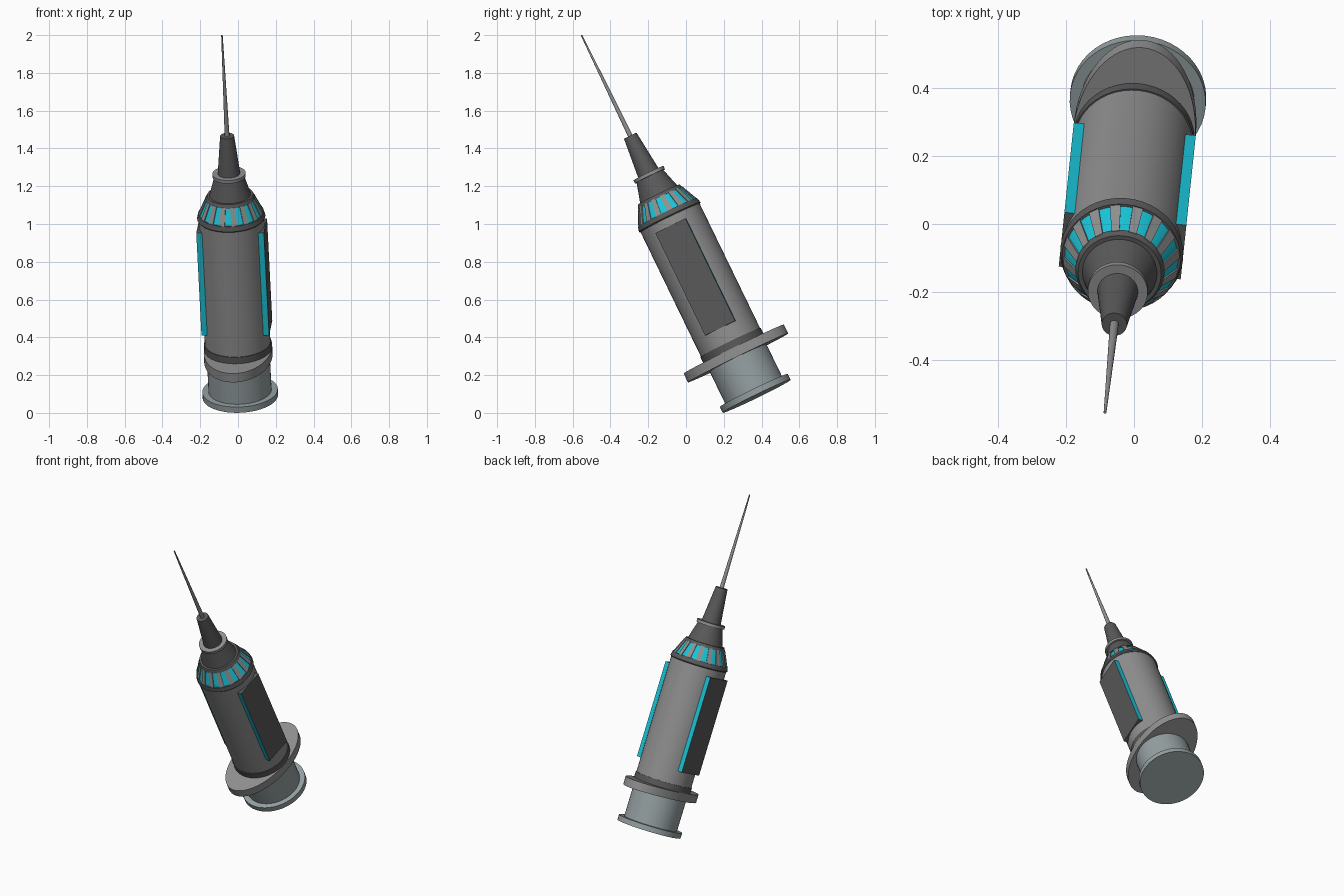
import bpy, bmesh, math
from mathutils import Matrix, Vector

if "Cube" in bpy.data.objects:
    bpy.data.objects.remove(bpy.data.objects["Cube"])

# Placement: built upright along local z, then tilted forward and turned slightly
PLACE = (Matrix.Translation((0.0124, 0.374, 0.088))
         @ Matrix.Rotation(math.radians(-6), 4, 'Z')
         @ Matrix.Rotation(math.radians(26), 4, 'X'))


def material(name, color):
    m = bpy.data.materials.new(name)
    m.diffuse_color = (*color, 1)
    m.use_nodes = True
    m.node_tree.nodes["Principled BSDF"].inputs["Base Color"].default_value = m.diffuse_color
    return m


GREY = material("mid_grey", (0.28, 0.28, 0.28))
DARK = material("dark_grey", (0.10, 0.10, 0.10))
STEEL = material("blue_grey", (0.30, 0.35, 0.36))
CYAN = material("cyan", (0.01, 0.55, 0.68))


def finish(name, bm, *mats):
    bmesh.ops.recalc_face_normals(bm, faces=bm.faces)
    me = bpy.data.meshes.new(name)
    bm.to_mesh(me)
    bm.free()
    for m in mats:
        me.materials.append(m)
    ob = bpy.data.objects.new(name, me)
    bpy.context.collection.objects.link(ob)
    ob.matrix_world = PLACE
    bpy.context.view_layer.objects.active = ob
    ob.select_set(True)
    bpy.ops.object.shade_smooth_by_angle(angle=math.radians(30))
    ob.select_set(False)
    return ob


def lathe(name, profile, mat, sx=1, sy=1, n=48):
    """Closed solid of revolution from (radius, height) pairs."""
    bm = bmesh.new()
    rings = [[bm.verts.new((sx * r * math.cos(2 * math.pi * i / n),
                            sy * r * math.sin(2 * math.pi * i / n), z))
              for i in range(n)] for r, z in profile]
    for a, b in zip(rings, rings[1:]):
        for i in range(n):
            j = (i + 1) % n
            bm.faces.new((a[i], a[j], b[j], b[i]))
    bm.faces.new(rings[0])
    bm.faces.new(rings[-1])
    return finish(name, bm, mat)


# Plunger and finger flange
lathe("plunger_cap", [(0.2, 0), (0.2, 0.034)], STEEL)
lathe("plunger", [(0.167, 0.03), (0.167, 0.25)], STEEL)
lathe("finger_flange", [(1, 0.226), (1, 0.278)], GREY, sx=0.18, sy=0.296, n=64)

# Barrel with bands at both ends
lathe("barrel_lower_band", [(0.178, 0.27), (0.178, 0.316)], DARK)
lathe("barrel", [(0.174, 0.31), (0.174, 1.06)], GREY)
lathe("barrel_upper_band", [(0.176, 1.05), (0.181, 1.056), (0.174, 1.083)], DARK)

# Shoulder: glowing cone behind a ring of ribs
lathe("shoulder_glow", [(0.168, 1.08), (0.126, 1.17)], CYAN)
bm = bmesh.new()
RIBS = 16
for k in range(RIBS):
    mid = math.pi / 2 + (k + 0.5) * 2 * math.pi / RIBS
    half = 0.47 * math.pi / RIBS
    v = [bm.verts.new((r * math.cos(mid + s * half), r * math.sin(mid + s * half), z))
         for r, z in ((0.174, 1.078), (0.131, 1.172), (0.11, 1.172), (0.15, 1.078))
         for s in (-1, 1)]
    for q in range(4):
        a, b = 2 * q, (2 * q + 2) % 8
        bm.faces.new((v[a], v[a + 1], v[b + 1], v[b]))
    bm.faces.new(v[0::2])
    bm.faces.new(v[1::2])
finish("shoulder_ribs", bm, GREY)
lathe("shoulder_top_band", [(0.131, 1.168), (0.122, 1.188)], DARK)

# Neck, collar, nozzle and needle
lathe("neck", [(0.112, 1.18), (0.077, 1.30)], DARK)
lathe("neck_collar", [(0.088, 1.295), (0.088, 1.314)], GREY)
lathe("nozzle", [(0.06, 1.31), (0.037, 1.534)], DARK)
lathe("needle", [(0.013, 1.53), (0.004, 2.127)], GREY, n=24)

# Side panels with cyan long edges
for side, label in ((-1, "left"), (1, "right")):
    bm = bmesh.new()
    bmesh.ops.create_cube(bm, size=1, matrix=Matrix.Translation((side * 0.159, 0, 0.703))
                          @ Matrix.Diagonal((0.042, 0.178, 0.604, 1)))
    for f in bm.faces:
        f.normal_update()
        f.material_index = 1 if abs(f.normal.y) > 0.5 else 0
    finish(label + "_side_panel", bm, DARK, CYAN)
